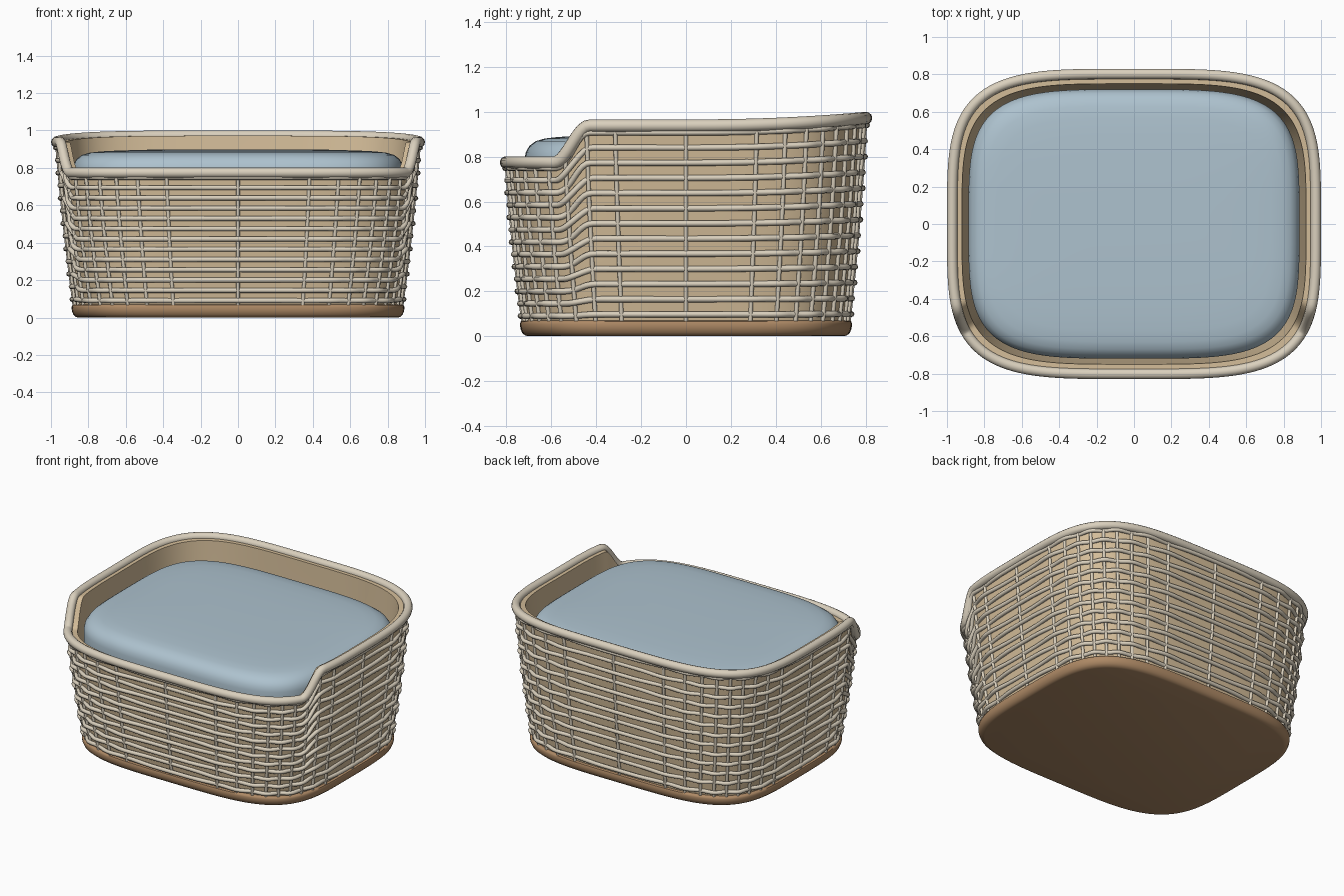
import bpy, bmesh
from math import sin, cos, pi, radians

if "Cube" in bpy.data.objects:
    bpy.data.objects.remove(bpy.data.objects["Cube"])

N = 240          # samples around the plan
STAKES = 40
ROWS = 13
Z0 = 0.06        # bottom of the woven wall


def material(name, rgb):
    m = bpy.data.materials.new(name)
    m.diffuse_color = (*rgb, 1)
    m.use_nodes = True
    m.node_tree.nodes["Principled BSDF"].inputs["Base Color"].default_value = m.diffuse_color
    return m


wicker = material("wicker", (0.66, 0.51, 0.32))
cane = material("cane", (0.70, 0.63, 0.51))
wood = material("wood", (0.42, 0.25, 0.13))
fabric = material("fabric", (0.42, 0.54, 0.62))


def plan(t, a, b):
    """Point on a squarish superellipse."""
    c, s = cos(t), sin(t)
    return (a * abs(c) ** 0.5 * (1 if c >= 0 else -1),
            b * abs(s) ** 0.5 * (1 if s >= 0 else -1))


def smooth(v):
    v = max(0, min(1, v))
    return v * v * (3 - 2 * v)


def top_height(y):
    """Rim height: low front, step up at the sides, gentle rise at the back."""
    return 0.774 + 0.164 * smooth((y + 0.585) / 0.155) + 0.034 * max(0, y / 0.8) ** 2.2


def wall_point(t, f, off=0.0):
    """Point on the flared wall, f = 0 at base and 1 at rim."""
    bulge = 0.006 * sin(pi * f) + off
    x, y = plan(t, 0.87 + 0.095 * f + bulge, 0.72 + 0.075 * f + bulge)
    y_top = plan(t, 0.965, 0.80)[1]
    return (x, y, Z0 + f * (top_height(y_top) - Z0))


def angles(n=N):
    return [2 * pi * i / n for i in range(n)]


def finish(obj, mat, angle=50):
    obj.data.materials.clear()
    obj.data.materials.append(mat)
    bpy.ops.object.select_all(action='DESELECT')
    obj.select_set(True)
    bpy.context.view_layer.objects.active = obj
    bpy.ops.object.shade_smooth_by_angle(angle=radians(angle))


def loft(name, rings, mat, cap=False, wrap=False):
    bm = bmesh.new()
    vs = [[bm.verts.new(p) for p in r] for r in rings]
    pairs = list(zip(vs, vs[1:])) + ([(vs[-1], vs[0])] if wrap else [])
    for lo, hi in pairs:
        for i in range(len(lo)):
            j = (i + 1) % len(lo)
            bm.faces.new((lo[i], lo[j], hi[j], hi[i]))
    if cap:
        bm.faces.new(vs[0][::-1])
        bm.faces.new(vs[-1])
    bmesh.ops.recalc_face_normals(bm, faces=bm.faces)
    me = bpy.data.meshes.new(name)
    bm.to_mesh(me)
    bm.free()
    obj = bpy.data.objects.new(name, me)
    bpy.context.collection.objects.link(obj)
    finish(obj, mat)


def tubes(name, paths, radius, mat, cyclic, res=2):
    cu = bpy.data.curves.new(name, 'CURVE')
    cu.dimensions = '3D'
    cu.bevel_depth = radius
    cu.bevel_resolution = res
    cu.use_fill_caps = True
    for path in paths:
        sp = cu.splines.new('POLY')
        sp.points.add(len(path) - 1)
        for p, co in zip(sp.points, path):
            p.co = (*co, 1)
        sp.use_cyclic_u = cyclic
    obj = bpy.data.objects.new(name, cu)
    bpy.context.collection.objects.link(obj)
    bpy.ops.object.select_all(action='DESELECT')
    obj.select_set(True)
    bpy.context.view_layer.objects.active = obj
    bpy.ops.object.convert(target='MESH')
    finish(bpy.context.view_layer.objects.active, mat, 60)


def plan_rings(a, b, profile, n=N):
    """Rings from (inset, z) pairs."""
    return [[(*plan(t, a - d, b - d), z) for t in angles(n)] for d, z in profile]


# wooden base
loft("base", plan_rings(0.89, 0.74, [(0.035, 0), (0.022, 0.004), (0.009, 0.016),
     (0.002, 0.035), (0, 0.055), (0.004, 0.066), (0.015, 0.07)]), wood, cap=True)

# solid wall shell behind the weave
levels = [i / 10 for i in range(11)]
shell = [[wall_point(t, f) for t in angles()] for f in levels]
shell += [[wall_point(t, f, -0.045) for t in angles()] for f in reversed(levels)]
loft("basket_wall", shell, wicker, wrap=True)

# horizontal woven strands, alternately over and under the stakes
tubes("woven_strands",
      [[wall_point(t, (r + 0.55) / ROWS, 0.006 + 0.007 * cos(STAKES / 2 * t + pi * r))
        for t in angles()] for r in range(ROWS)], 0.0135, cane, True)

# upright stakes
tubes("stakes", [[wall_point(t, f, 0.004) for f in levels] for t in angles(STAKES)],
      0.010, cane, False)

# rolled rim
tubes("rim", [[wall_point(t, 1, 0.007) for t in angles()]], 0.028, cane, True, 4)

# padded cushion
loft("cushion", plan_rings(0.885, 0.72, [(0.09, 0.60), (0.04, 0.615), (0.01, 0.65),
     (0, 0.70), (0, 0.79), (0.006, 0.82), (0.022, 0.848), (0.05, 0.869), (0.09, 0.881),
     (0.15, 0.888), (0.25, 0.893), (0.40, 0.897), (0.60, 0.899)]), fabric, cap=True)
